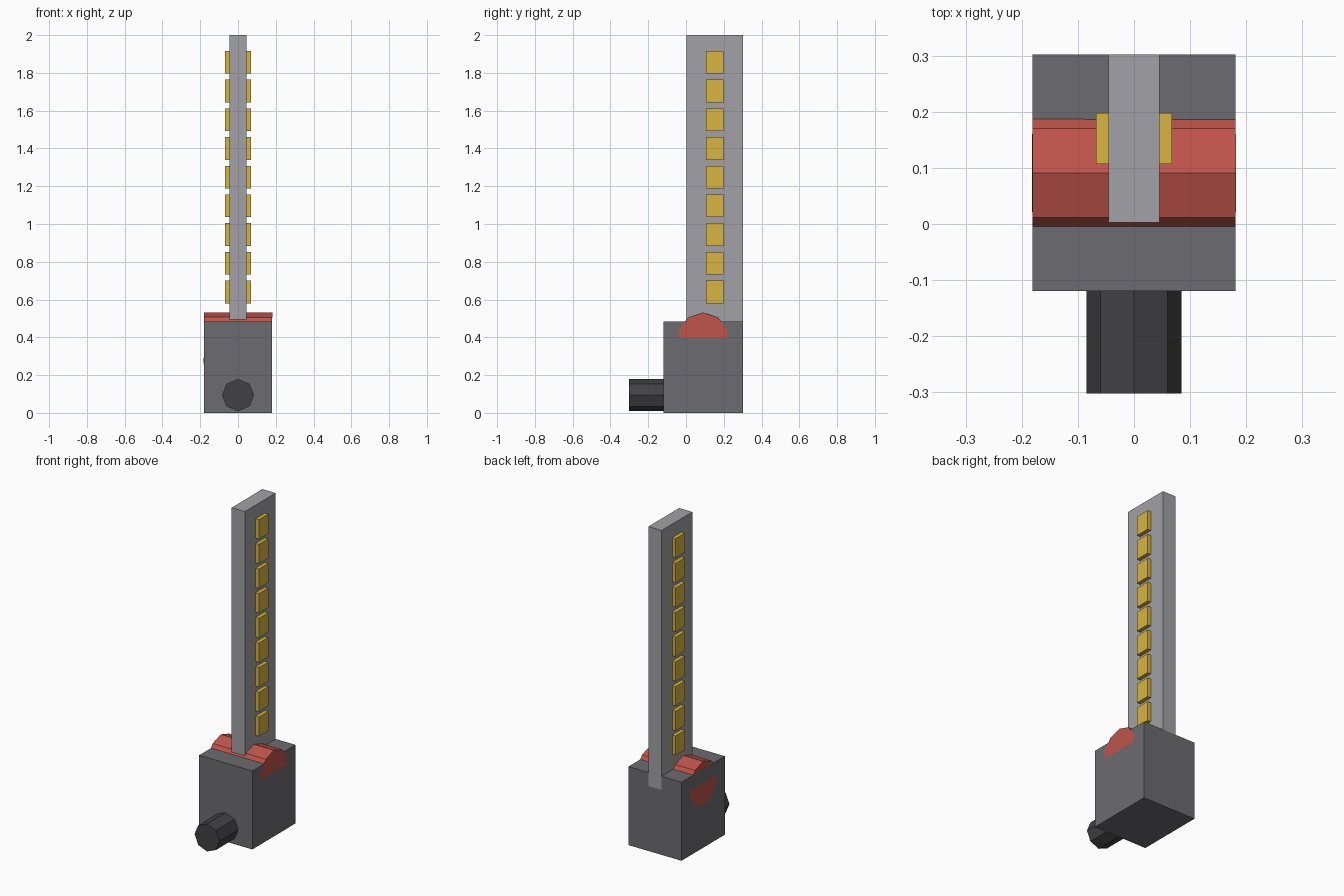
import bpy, bmesh
from math import pi
from mathutils import Matrix

if "Cube" in bpy.data.objects:
    bpy.data.objects.remove(bpy.data.objects["Cube"])


def material(name, rgb):
    m = bpy.data.materials.new(name)
    m.diffuse_color = (*rgb, 1)
    m.use_nodes = True
    m.node_tree.nodes["Principled BSDF"].inputs["Base Color"].default_value = m.diffuse_color
    return m


def add_object(name, bm, mat):
    me = bpy.data.meshes.new(name)
    bmesh.ops.recalc_face_normals(bm, faces=bm.faces)
    bm.to_mesh(me)
    bm.free()
    ob = bpy.data.objects.new(name, me)
    me.materials.append(mat)
    bpy.context.collection.objects.link(ob)
    return ob


def box(name, lo, hi, mat):
    bm = bmesh.new()
    bmesh.ops.create_cube(bm, size=1)
    for v in bm.verts:
        v.co = [(a + b) / 2 + c * (b - a) for a, b, c in zip(lo, hi, v.co)]
    return add_object(name, bm, mat)


def cylinder(name, sides, radius, length, matrix, mat):
    bm = bmesh.new()
    bmesh.ops.create_cone(bm, cap_ends=True, segments=sides, radius1=radius,
                          radius2=radius, depth=length, matrix=matrix)
    return add_object(name, bm, mat)


body_grey = material("body_grey", (0.15, 0.147, 0.16))
blade_grey = material("blade_grey", (0.36, 0.36, 0.385))
dark_grey = material("dark_grey", (0.055, 0.055, 0.06))
red = material("red", (0.52, 0.09, 0.07))
gold = material("gold", (0.68, 0.46, 0.05))

# Housing and upright blade
box("housing", (-0.181, -0.119, 0), (0.181, 0.302, 0.484), body_grey)
box("blade", (-0.045, 0.003, 0.40), (0.045, 0.302, 2.0), blade_grey)

# Eight-sided front knob, corner pointing up
cylinder("front_knob", 8, 0.085, 0.24,
         Matrix.Translation((0, -0.182, 0.094)) @ Matrix.Rotation(pi / 2, 4, 'X'),
         dark_grey)

# Ten-sided cross roller, flat side up, flush with the housing sides
# (a hair of tilt leaves one half of each end showing)
cylinder("cross_roller", 10, 0.135, 0.362,
         Matrix.Translation((0, 0.091, 0.397)) @ Matrix.Rotation(pi / 2 + 0.003, 4, 'Y')
         @ Matrix.Rotation(pi / 2, 4, 'Z'), red)

# Row of contact blocks passing through the blade
for i in range(9):
    z = 0.64 + i * 0.152
    box(f"contact_block_{i + 1}", (-0.068, 0.107, z - 0.06), (0.068, 0.198, z + 0.06), gold)
